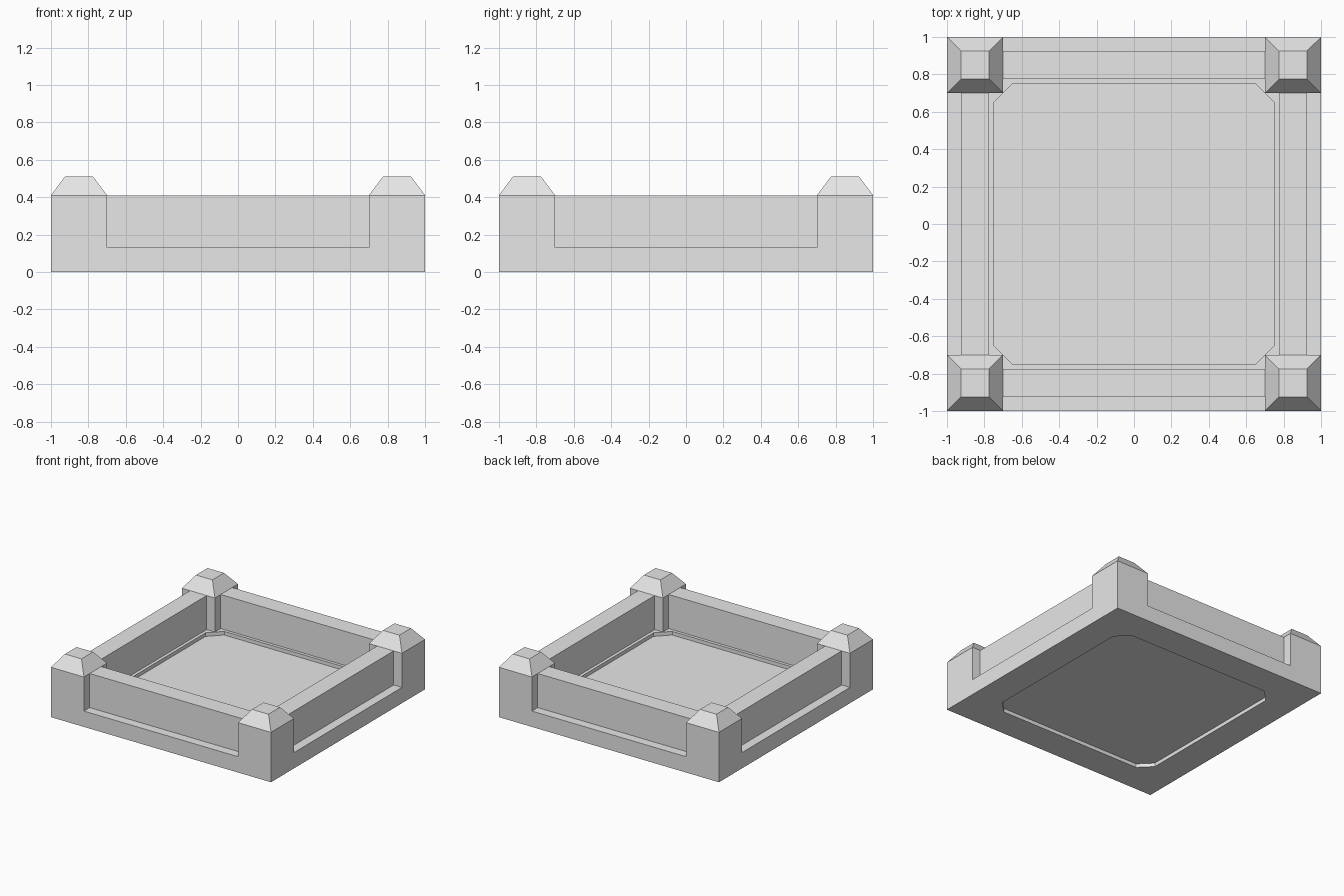
import bpy, bmesh, math
from mathutils import Matrix, Vector

cube = bpy.data.objects.get("Cube")
if cube:
    bpy.data.objects.remove(cube, do_unlink=True)

GREY = (0.8, 0.8, 0.8, 1)
stone = bpy.data.materials.new("light_grey")
stone.use_nodes = True
stone.diffuse_color = GREY
stone.node_tree.nodes["Principled BSDF"].inputs["Base Color"].default_value = GREY

SLAB, POST, CAP = 0.13, 0.41, 0.51    # heights
INNER, RECESS = 0.7, 0.03


def finish(name, bm):
    bmesh.ops.remove_doubles(bm, verts=bm.verts, dist=0.0001)
    bmesh.ops.recalc_face_normals(bm, faces=bm.faces)
    mesh = bpy.data.meshes.new(name)
    bm.to_mesh(mesh)
    bm.free()
    mesh.materials.append(stone)
    obj = bpy.data.objects.new(name, mesh)
    bpy.context.collection.objects.link(obj)
    return obj


def add_face(bm, points, turn=0, z=0):
    rot = Matrix.Rotation(turn * math.pi / 2, 3, "Z")
    return bm.faces.new([bm.verts.new(rot @ Vector((x, y, z))) for x, y in points])


def raise_faces(bm, faces, height, keep=False):
    new = bmesh.ops.extrude_face_region(bm, geom=faces, use_keep_orig=keep)["geom"]
    verts = [g for g in new if isinstance(g, bmesh.types.BMVert)]
    bmesh.ops.translate(bm, verts=verts, vec=(0, 0, height))
    return [g for g in new if isinstance(g, bmesh.types.BMFace)]


# Frame slab: corner squares and side strips around a chamfered opening
corner = [(INNER, INNER), (1, INNER), (1, 1), (INNER, 1)]
strip = [(INNER, INNER), (INNER, 1), (-INNER, 1), (-INNER, INNER),
         (-0.65, 0.75), (0.65, 0.75)]
bm = bmesh.new()
for k in range(4):
    add_face(bm, corner, k)
    add_face(bm, strip, k)
bmesh.ops.remove_doubles(bm, verts=bm.verts, dist=0.0001)
top = raise_faces(bm, list(bm.faces), SLAB, keep=True)

# Corner posts with tapered caps
squares = [f for f in top if len(f.verts) == 4]
for square in squares:
    post_top = raise_faces(bm, [square], POST - SLAB)
    for face in raise_faces(bm, post_top, CAP - POST):
        middle = face.calc_center_median()
        bmesh.ops.scale(bm, verts=face.verts, vec=(0.5, 0.5, 1),
                        space=Matrix.Translation(-middle))
finish("frame_with_posts", bm)

# Recessed floor panel
bm = bmesh.new()
octagon = [(sx * a, sy * b) for sx, sy, a, b in (
    (1, -1, 0.75, 0.65), (1, 1, 0.75, 0.65), (1, 1, 0.65, 0.75), (-1, 1, 0.65, 0.75),
    (-1, 1, 0.75, 0.65), (-1, -1, 0.75, 0.65), (-1, -1, 0.65, 0.75), (1, -1, 0.65, 0.75))]
panel = add_face(bm, octagon, z=RECESS)
raise_faces(bm, [panel], SLAB - 2 * RECESS, keep=True)
finish("floor_panel", bm)

# Walls between the posts
for k, side in enumerate(("front", "left", "back", "right")):
    bm = bmesh.new()
    bmesh.ops.create_cube(bm, size=1)
    bmesh.ops.scale(bm, verts=bm.verts, vec=(2 * INNER, 0.15, POST - SLAB))
    bmesh.ops.translate(bm, verts=bm.verts, vec=(0, -0.85, (POST + SLAB) / 2))
    bmesh.ops.rotate(bm, verts=bm.verts, cent=(0, 0, 0),
                     matrix=Matrix.Rotation(k * math.pi / 2, 3, "Z"))
    finish("wall_" + side, bm)
